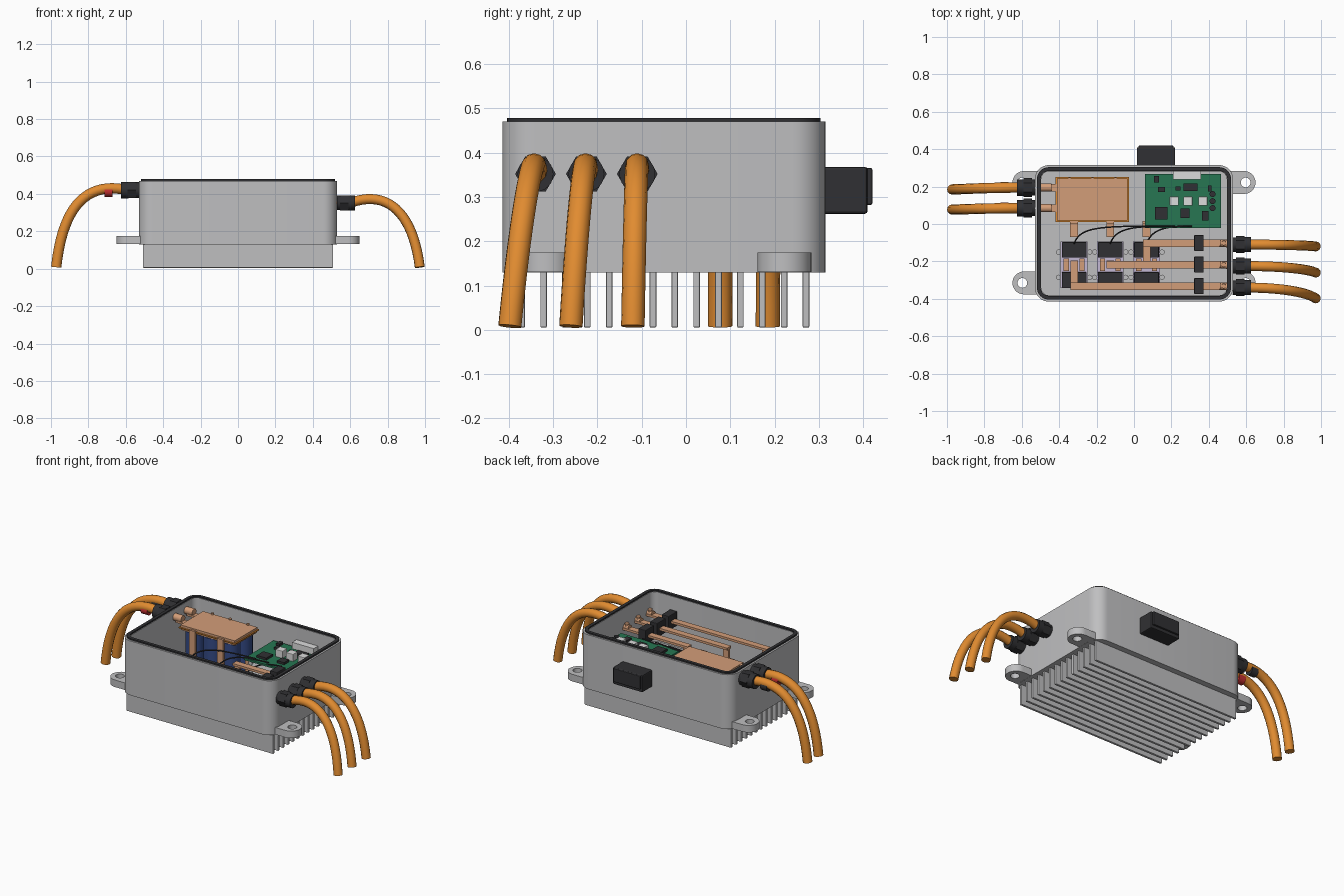
import bpy, bmesh, math
from mathutils import Vector

if "Cube" in bpy.data.objects:
    bpy.data.objects.remove(bpy.data.objects["Cube"])

def material(name, rgb):
    m = bpy.data.materials.new(name)
    m.diffuse_color = (*rgb, 1)
    m.use_nodes = True
    m.node_tree.nodes["Principled BSDF"].inputs["Base Color"].default_value = m.diffuse_color
    return m

GREY = material("cast aluminium", (0.52, 0.52, 0.53))
DARK = material("black plastic", (0.03, 0.03, 0.033))
ORANGE = material("orange cable", (0.75, 0.26, 0.03))
RED = material("red band", (0.55, 0.03, 0.03))
COPPER = material("copper", (0.65, 0.34, 0.19))
BLUE = material("blue sleeve", (0.035, 0.07, 0.24))
GREEN = material("board green", (0.02, 0.18, 0.085))
WHITE = material("light plastic", (0.72, 0.72, 0.72))
LILAC = material("ceramic lilac", (0.55, 0.48, 0.66))

CY = -0.05  # housing centre in y

def finish(name, bm, mat, smooth=False):
    bmesh.ops.recalc_face_normals(bm, faces=bm.faces)
    me = bpy.data.meshes.new(name)
    bm.to_mesh(me)
    bm.free()
    ob = bpy.data.objects.new(name, me)
    bpy.context.collection.objects.link(ob)
    me.materials.append(mat)
    if smooth:
        shade(ob)
    return ob

def shade(ob):
    bpy.ops.object.select_all(action='DESELECT')
    ob.select_set(True)
    bpy.context.view_layer.objects.active = ob
    bpy.ops.object.shade_smooth_by_angle(angle=math.radians(35))

def box(name, x, y, z, mat, bevel=0.0):
    """Box from (min, max) pairs."""
    bm = bmesh.new()
    bmesh.ops.create_cube(bm, size=1)
    for v in bm.verts:
        v.co = Vector([(r[0] + r[1]) / 2 + c * (r[1] - r[0]) for c, r in zip(v.co, (x, y, z))])
    if bevel:
        bmesh.ops.bevel(bm, geom=bm.edges[:], offset=bevel, segments=2, profile=0.5, affect='EDGES')
    return finish(name, bm, mat)

def cyl(name, a, b, r, mat, sides=24, r2=None):
    """Cylinder or cone from point a to point b."""
    a, b = Vector(a), Vector(b)
    bm = bmesh.new()
    bmesh.ops.create_cone(bm, cap_ends=True, segments=sides, radius1=r,
                          radius2=r if r2 is None else r2, depth=(b - a).length)
    q = Vector((0, 0, 1)).rotation_difference((b - a).normalized())
    for v in bm.verts:
        v.co = q @ v.co + (a + b) / 2
    return finish(name, bm, mat, sides > 6)

def rounded(hx, hy, r, n=8):
    pts = []
    for k, (sx, sy) in enumerate(((1, 1), (-1, 1), (-1, -1), (1, -1))):
        for i in range(n + 1):
            t = math.pi / 2 * (k + i / n)
            pts.append((sx * (hx - r) + r * math.cos(t), CY + sy * (hy - r) + r * math.sin(t)))
    return pts

def stack(name, rings, mat, closed=False):
    """Bridge rounded rectangles (inset, z) of the housing outline."""
    bm = bmesh.new()
    loops = [[bm.verts.new((x, y, z)) for x, y in rounded(0.53 - d, 0.365 - d, 0.075 - d)] for d, z in rings]
    pairs = list(zip(loops, loops[1:])) + ([(loops[-1], loops[0])] if closed else [])
    for p, q in pairs:
        for i in range(len(p)):
            j = (i + 1) % len(p)
            bm.faces.new((p[i], p[j], q[j], q[i]))
    if not closed:
        bm.faces.new(loops[0])
        bm.faces.new(loops[-1])
    return finish(name, bm, mat, True)

def curve_mesh(name, cu, mat):
    ob = bpy.data.objects.new(name, cu)
    bpy.context.collection.objects.link(ob)
    cu.materials.append(mat)
    bpy.ops.object.select_all(action='DESELECT')
    ob.select_set(True)
    bpy.context.view_layer.objects.active = ob
    bpy.ops.object.convert(target='MESH')
    shade(bpy.context.view_layer.objects.active)

def tube(name, p, r, mat, res=20):
    """Round tube along one cubic curve with control points p."""
    cu = bpy.data.curves.new(name, 'CURVE')
    cu.dimensions, cu.bevel_depth, cu.bevel_resolution, cu.use_fill_caps = '3D', r, 4, True
    s = cu.splines.new('BEZIER')
    s.bezier_points.add(1)
    s.resolution_u = res
    p = [Vector(v) for v in p]
    for bp, l, c, h in zip(s.bezier_points, (2 * p[0] - p[1], p[2]), (p[0], p[3]), (p[1], 2 * p[3] - p[2])):
        bp.handle_left_type = bp.handle_right_type = 'FREE'
        bp.co, bp.handle_left, bp.handle_right = c, l, h
    curve_mesh(name, cu, mat)

# housing tub, gasket and cooling fins
stack("housing", [(0, 0.13), (0, 0.47), (0.034, 0.47), (0.034, 0.16)], GREY)
stack("gasket", [(0.011, 0.468), (0.011, 0.479), (0.031, 0.479), (0.031, 0.468)], DARK, True)
for i in range(14):
    y = CY + (i - 6.5) * 0.0494
    box(f"fin_{i}", (-0.508, 0.508), (y - 0.0075, y + 0.0075), (0.005, 0.135), GREY, 0.003)

# mounting lugs with holes
for sx in (-1, 1):
    for cy in (0.222, -0.315):
        arc = [math.pi * (i / 16 - 0.5) for i in range(17)]
        outer = [(sx * 0.5, cy - 0.061)] + [(sx * (0.589 + 0.061 * math.cos(t)), cy + 0.061 * math.sin(t)) for t in arc]
        outer.append((sx * 0.5, cy + 0.061))
        hole = [(sx * 0.597 + 0.026 * math.cos(i * math.pi / 12), cy + 0.026 * math.sin(i * math.pi / 12)) for i in range(24)]
        cu = bpy.data.curves.new("mounting_lug", 'CURVE')
        cu.dimensions, cu.fill_mode, cu.extrude = '2D', 'BOTH', 0.022
        for pts in (outer, hole):
            s = cu.splines.new('POLY')
            s.points.add(len(pts) - 1)
            s.use_cyclic_u = True
            for q, (x, y) in zip(s.points, pts):
                q.co = (x, y, 0, 1)
        curve_mesh("mounting_lug", cu, GREY)
        bpy.context.view_layer.objects.active.location.z = 0.153

# signal connector on the back
box("connector_body", (0.015, 0.22), (0.31, 0.41), (0.262, 0.368), DARK, 0.006)
box("connector_cap", (0.025, 0.21), (0.40, 0.421), (0.282, 0.366), DARK, 0.004)

def gland(sx, y, z, r):
    cyl("gland_nut", (sx * 0.528, y, z), (sx * 0.575, y, z), r * 0.85, DARK)
    cyl("gland_hex", (sx * 0.545, y, z), (sx * 0.59, y, z), r, DARK, 6)
    cyl("gland_collar", (sx * 0.585, y, z), (sx * 0.625, y, z), r * 0.88, DARK)

# output side: cables, glands, bars, current sensors
modules = (-0.32, -0.127, 0.067)
for y, yend, mx in zip((-0.34, -0.225, -0.11), (-0.398, -0.26, -0.12), modules):
    z = 0.352
    gland(1, y, z, 0.046)
    tube("output_cable", [(0.60, y, z), (0.80, y, 0.425), (0.935, (y + yend) / 2, 0.30), (0.972, yend, 0.008)], 0.0265, ORANGE)
    by = y + 0.008
    box("output_bar", (mx - 0.02, 0.5), (by - 0.02, by + 0.02), (0.338, 0.352), COPPER)
    box("bar_riser", (mx - 0.02, mx + 0.02), (by - 0.006, by + 0.006), (0.205, 0.345), COPPER)
    box("module_strap", (mx - 0.02, mx + 0.02), (min(by, -0.215) - 0.02, max(by, -0.215) + 0.02), (0.206, 0.216), COPPER)
    cyl("cable_lug", (0.46, by, z), (0.54, y, z), 0.019, COPPER)
    cyl("lug_bolt", (0.48, by, 0.35), (0.48, by, 0.378), 0.014, COPPER, 6)
    box("current_sensor", (0.322, 0.372), (by - 0.043, by + 0.043), (0.30, 0.39), DARK, 0.004)

# input side: cables, glands, colour bands, terminals
for y, yend, band in ((0.085, 0.077, RED), (0.195, 0.185, DARK)):
    gland(-1, y, 0.42, 0.05)
    tube("input_cable", [(-0.59, y, 0.42), (-0.79, y, 0.465), (-0.935, yend, 0.36), (-0.972, yend, 0.008)], 0.0275, ORANGE)
    cyl("polarity_band", (-0.67, y, 0.413), (-0.715, y, 0.413), 0.029, band)
    cyl("input_terminal", (-0.54, y, 0.42), (-0.44, y, 0.42), 0.022, COPPER)
    box("input_strap", (-0.48, -0.40), (y - 0.02, y + 0.02), (0.396, 0.408), COPPER)

# capacitor bank with laminated bus plates
for i in range(3):
    for y in (0.19, 0.072):
        x = -0.345 + i * 0.123
        cyl("capacitor", (x, y, 0.158), (x, y, 0.385), 0.056, BLUE, 28)
    cyl("plate_tab", (x, 0.24, 0.41), (x, 0.24, 0.424), 0.009, COPPER, 12)
box("lower_plate", (-0.412, -0.036), (0.022, 0.24), (0.385, 0.397), COPPER)
box("plate_insulation", (-0.42, -0.028), (0.012, 0.25), (0.397, 0.403), ORANGE)
box("upper_plate", (-0.412, -0.036), (0.019, 0.243), (0.403, 0.417), COPPER)

# power modules with feed tabs and gate leads
for k, mx in enumerate(modules):
    box("module_base", (mx - 0.072, mx + 0.072), (-0.343, -0.093), (0.158, 0.172), LILAC)
    for y0 in (-0.34, -0.18):
        box("module_chip", (mx - 0.066, mx + 0.066), (y0, y0 + 0.083), (0.17, 0.204), DARK, 0.004)
    for sx in (-1, 1):
        box("module_pad", (mx + sx * 0.042 - 0.014, mx + sx * 0.042 + 0.014), (-0.25, -0.185), (0.17, 0.2), COPPER)
        for y in (-0.15, -0.285):
            cyl("module_screw", (mx + sx * 0.083, y, 0.158), (mx + sx * 0.083, y, 0.182), 0.014, GREY, 12)
    box("feed_riser", (mx - 0.021, mx + 0.021), (0.003, 0.016), (0.215, 0.41 if k < 2 else 0.34), COPPER)
    box("feed_tab", (mx - 0.021, mx + 0.021), (-0.07, 0.016), (0.205, 0.217), COPPER)
    tube("gate_lead", [(mx, -0.105, 0.2), (mx + 0.03, -0.02, 0.34),
                       (mx + 0.12, -0.01, 0.35), (0.13 + k * 0.09, -0.012, 0.362)], 0.004, DARK)

# control board on its tray
box("board_tray", (0.07, 0.455), (-0.01, 0.26), (0.30, 0.31), GREY)
box("control_board", (0.058, 0.466), (-0.022, 0.268), (0.338, 0.35), GREEN)
for x in (0.085, 0.44):
    for y in (0.005, 0.24):
        cyl("standoff", (x, y, 0.158), (x, y, 0.34), 0.012, GREY, 12)
box("board_header", (0.208, 0.358), (0.238, 0.281), (0.348, 0.39), WHITE)
for x in (0.215, 0.288, 0.368):
    box("transformer", (x - 0.024, x + 0.024), (0.098, 0.146), (0.348, 0.395), WHITE, 0.003)
for x, y, w, d in ((0.145, 0.058, 0.066, 0.066), (0.272, 0.058, 0.048, 0.05), (0.302, 0.197, 0.075, 0.04),
                   (0.147, 0.185, 0.036, 0.028), (0.12, 0.24, 0.025, 0.035), (0.38, 0.045, 0.035, 0.05),
                   (0.405, 0.19, 0.02, 0.03), (0.235, 0.19, 0.025, 0.02)):
    box("board_chip", (x - w / 2, x + w / 2), (y - d / 2, y + d / 2), (0.348, 0.364), DARK)
for y in (0.16, 0.122, 0.085):
    cyl("board_capacitor", (0.42, y, 0.348), (0.42, y, 0.385), 0.016, DARK, 16)
